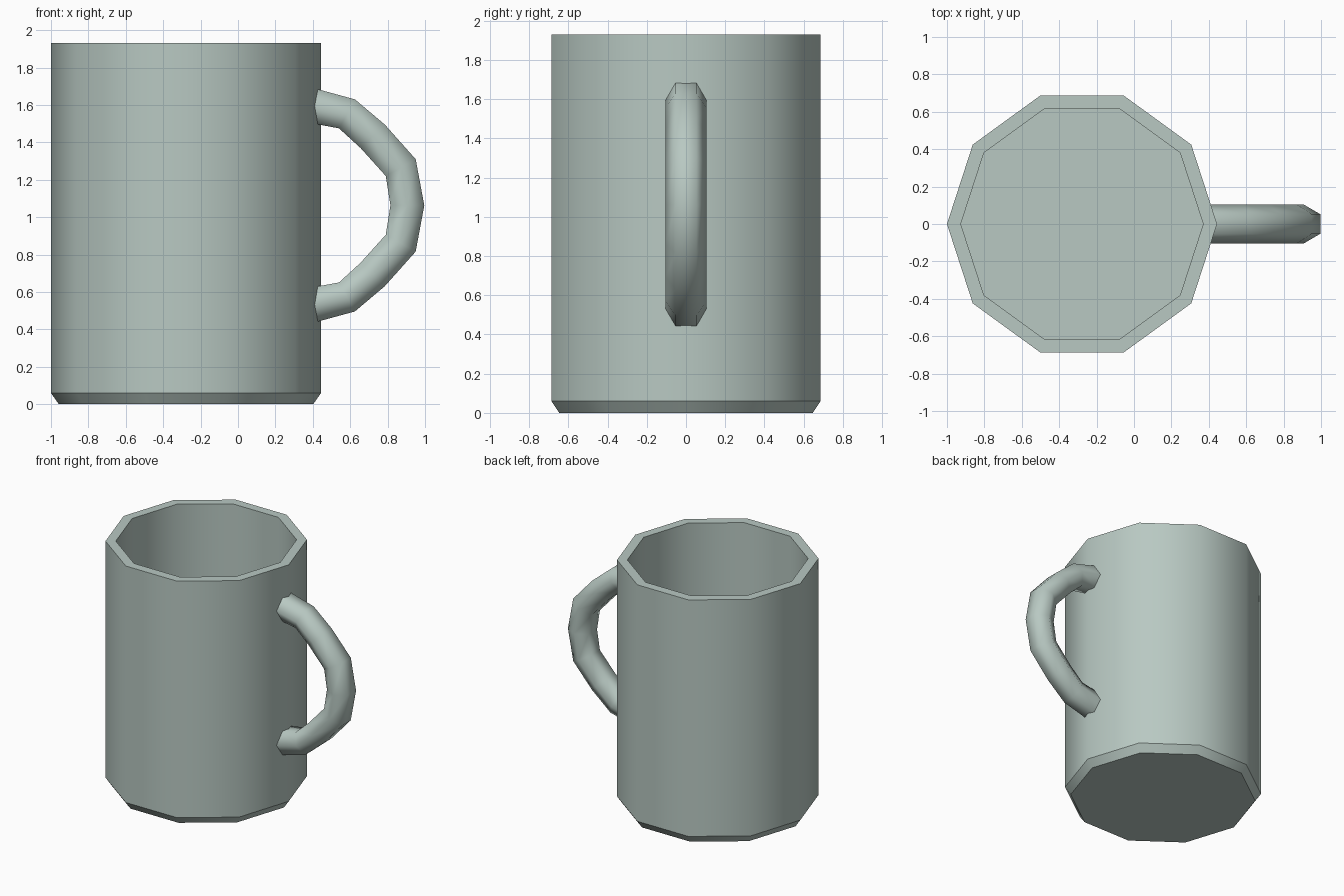
import bpy
import bmesh
import math
from mathutils import Vector

cube = bpy.data.objects.get("Cube")
if cube:
    bpy.data.objects.remove(cube, do_unlink=True)

# Glazed ceramic, one colour throughout
ceramic = bpy.data.materials.new("pale grey green ceramic")
ceramic.use_nodes = True
colour = (0.48, 0.58, 0.54, 1.0)
ceramic.diffuse_color = colour
ceramic.node_tree.nodes["Principled BSDF"].inputs["Base Color"].default_value = colour

CENTRE_X = -0.278


def loft(name, rings, sharp_rings=()):
    """Skin a list of point rings, cap both ends, shade smooth except chosen rings."""
    bm = bmesh.new()
    loops = [[bm.verts.new(p) for p in ring] for ring in rings]
    count = len(loops[0])
    for a, b in zip(loops, loops[1:]):
        for i in range(count):
            j = (i + 1) % count
            bm.faces.new((a[i], a[j], b[j], b[i]))
    caps = [bm.faces.new(loops[0]), bm.faces.new(loops[-1])]
    bmesh.ops.recalc_face_normals(bm, faces=bm.faces)
    for face in bm.faces:
        face.smooth = True
    for k in sharp_rings:
        for i in range(count):
            bm.edges.get((loops[k][i], loops[k][(i + 1) % count])).smooth = False
    for cap in caps:
        for edge in cap.edges:
            edge.smooth = False
    mesh = bpy.data.meshes.new(name)
    bm.to_mesh(mesh)
    bm.free()
    mesh.materials.append(ceramic)
    obj = bpy.data.objects.new(name, mesh)
    bpy.context.collection.objects.link(obj)
    return obj


def decagon(radius, z):
    angles = [math.tau * i / 10 for i in range(10)]
    return [(CENTRE_X + radius * math.cos(a), radius * math.sin(a), z) for a in angles]


# Mug body: base, chamfer, outer wall, rim, inner wall and floor
profile = [(0.68, 0), (0.722, 0.06), (0.722, 1.93), (0.648, 1.93), (0.648, 0.07)]
loft("mug_body", [decagon(r, z) for r, z in profile], range(len(profile)))

# Handle: hexagonal tube between an outer and an inner outline, mirrored about mid height
MID_Z = 1.063
outer = [(0.405, 1.69), (0.625, 1.63), (0.785, 1.495), (0.95, 1.31), (0.996, MID_Z)]
inner = [(0.405, 1.50), (0.54, 1.475), (0.655, 1.37), (0.79, 1.22), (0.815, MID_Z)]


def mirrored(path):
    return path + [(x, 2 * MID_Z - z) for x, z in reversed(path[:-1])]


def hexagon(out, inn, radius=0.105):
    o, n = Vector((out[0], 0, out[1])), Vector((inn[0], 0, inn[1]))
    mid, half = (o + n) / 2, radius / 2
    side = Vector((0, 1, 0))
    return [mid + side * radius, o + side * half, o - side * half,
            mid - side * radius, n - side * half, n + side * half]


loft("handle", [hexagon(o, n) for o, n in zip(mirrored(outer), mirrored(inner))])
